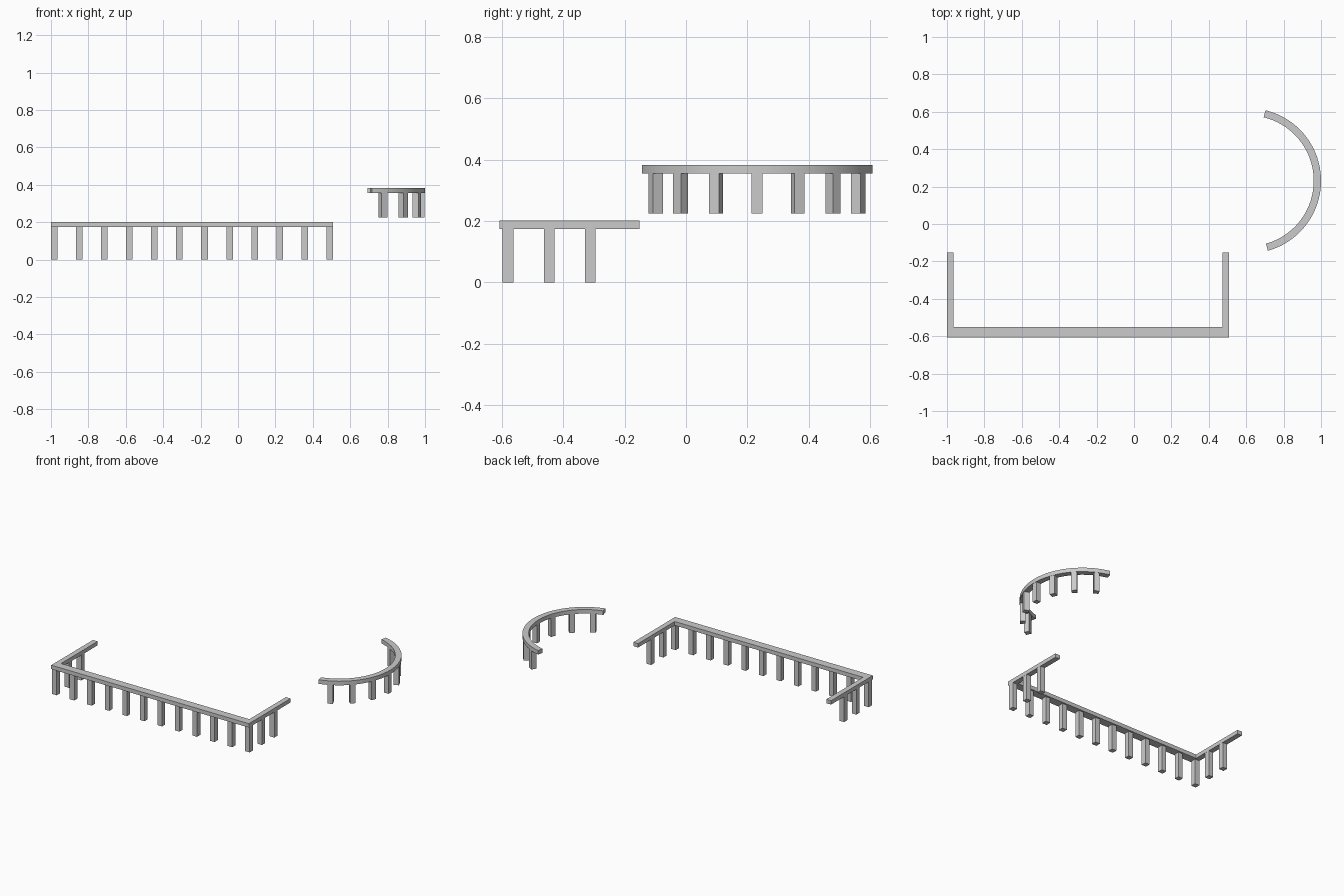
import bpy, bmesh
from math import radians, cos, sin
from mathutils import Matrix

if "Cube" in bpy.data.objects:
    bpy.data.objects.remove(bpy.data.objects["Cube"])


def prism(name, outline, z0, z1):
    """Extrude a flat counter-clockwise outline from z0 to z1."""
    bm = bmesh.new()
    face = bm.faces.new([bm.verts.new((x, y, z0)) for x, y in outline])
    top = bmesh.ops.extrude_face_region(bm, geom=[face])
    verts = [v for v in top["geom"] if isinstance(v, bmesh.types.BMVert)]
    bmesh.ops.translate(bm, verts=verts, vec=(0, 0, z1 - z0))
    bmesh.ops.recalc_face_normals(bm, faces=bm.faces)
    return finish(name, bm)


def finish(name, bm):
    mesh = bpy.data.meshes.new(name)
    bm.to_mesh(mesh)
    bm.free()
    obj = bpy.data.objects.new(name, mesh)
    bpy.context.collection.objects.link(obj)
    return obj


def post(name, x, y, z0, z1, angle=0.0, w=0.035):
    """Square post, turned about z."""
    bm = bmesh.new()
    m = (Matrix.Translation((x, y, (z0 + z1) / 2)) @ Matrix.Rotation(angle, 4, 'Z')
         @ Matrix.Diagonal((w, w, z1 - z0, 1)))
    bmesh.ops.create_cube(bm, size=1, matrix=m)
    return finish(name, bm)


# Straight balustrade: U-shaped top rail
L, R, F, B = -1.0, 0.508, -0.607, -0.152
side_w, front_w = 0.036, 0.056
prism("straight_rail", [
    (L, F), (R, F), (R, B), (R - side_w, B), (R - side_w, F + front_w),
    (L + side_w, F + front_w), (L + side_w, B), (L, B)], 0.175, 0.202)

# Straight balustrade: front posts, then two more down each side
x0, x1, yf = L + 0.018, R - 0.018, -0.58
for i in range(12):
    post(f"front_post_{i}", x0 + (x1 - x0) * i / 11, yf, 0, 0.175)
for i in (1, 2):
    post(f"left_post_{i}", x0, yf + 0.134 * i, 0, 0.175)
    post(f"right_post_{i}", x1, yf + 0.134 * i, 0, 0.175)

# Curved balcony rail
cx, cy, r_out, r_in = 0.612, 0.231, 0.388, 0.349
a0, a1, n = radians(-74.5), radians(76.5), 48
angles = [a0 + (a1 - a0) * i / n for i in range(n + 1)]
arc = [(cx + r_out * cos(a), cy + r_out * sin(a)) for a in angles]
arc += [(cx + r_in * cos(a), cy + r_in * sin(a)) for a in reversed(angles)]
rail = prism("curved_rail", arc, 0.355, 0.383)
bpy.context.view_layer.objects.active = rail
rail.select_set(True)
bpy.ops.object.shade_smooth_by_angle(angle=radians(30))

# Curved balcony posts, facing the arc centre
for i in range(-3, 4):
    a = radians(21.2 * i)
    post(f"curved_post_{i + 3}", cx + 0.3685 * cos(a), cy + 0.3685 * sin(a),
         0.225, 0.355, a)
